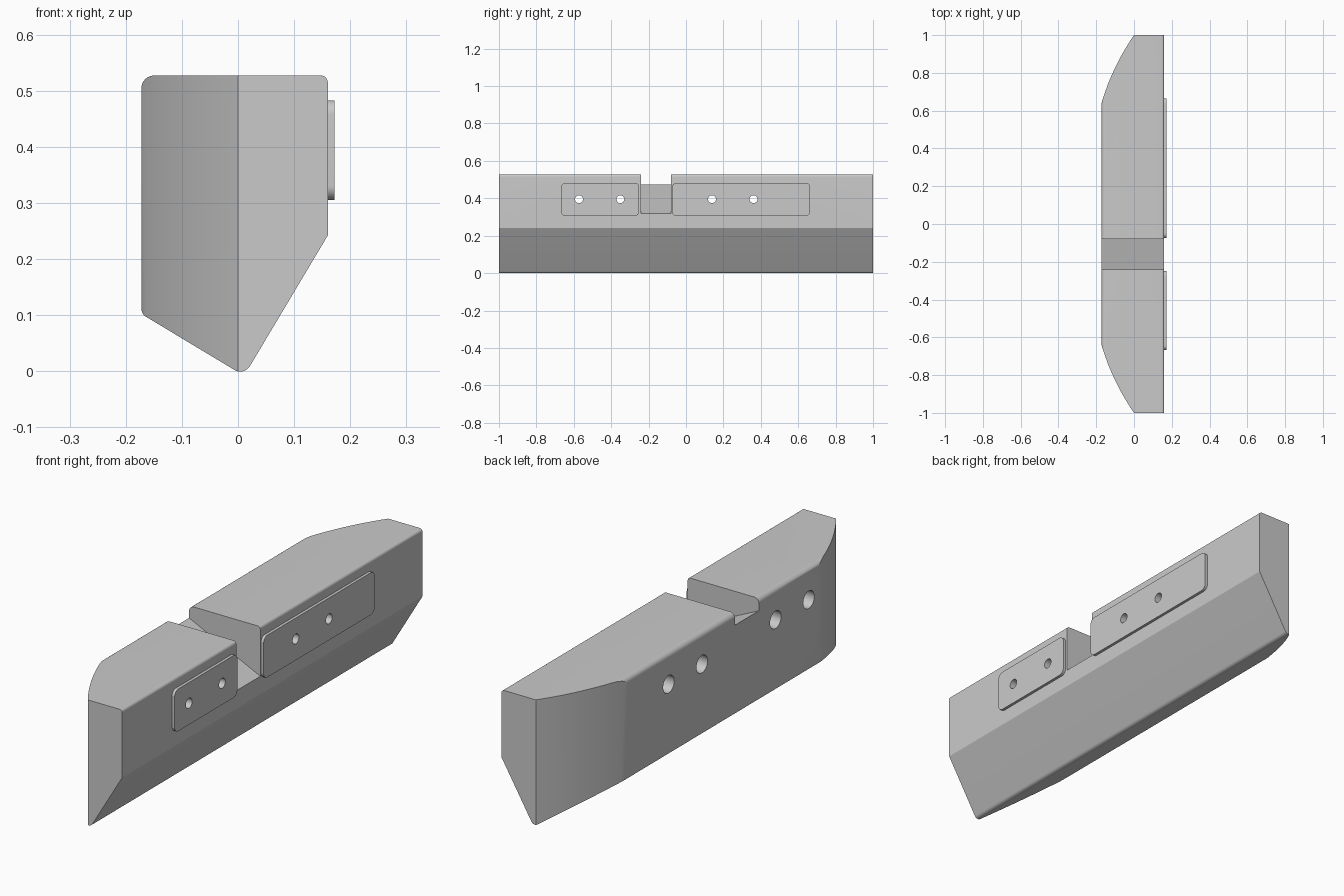
import bpy
import bmesh
import math
from mathutils import Vector

default = bpy.data.objects.get("Cube")
if default:
    bpy.data.objects.remove(default, do_unlink=True)

grey = bpy.data.materials.new("plain grey")
grey.use_nodes = True
colour = (0.59, 0.59, 0.59, 1)
grey.diffuse_color = colour
grey.node_tree.nodes["Principled BSDF"].inputs["Base Color"].default_value = colour


def rounded(corners, steps=8):
    """Fillet a polygon given as (u, v, radius) corners."""
    out = []
    for i, (u, v, r) in enumerate(corners):
        p = Vector((u, v))
        if r == 0:
            out.append(p)
            continue
        a = (Vector(corners[i - 1][:2]) - p).normalized()
        b = (Vector(corners[(i + 1) % len(corners)][:2]) - p).normalized()
        half = a.angle(b) / 2
        centre = p + (a + b).normalized() * r / math.sin(half)
        start = p + a * r / math.tan(half) - centre
        end = p + b * r / math.tan(half) - centre
        out += [centre + start.lerp(end, k / steps).normalized() * r for k in range(steps + 1)]
    return out


def prism(name, points, axis, low, high):
    """Extrude a 2D outline along the given axis (0, 1 or 2)."""
    bm = bmesh.new()
    verts = []
    for u, v in points:
        co = [u, v]
        co.insert(axis, low)
        verts.append(bm.verts.new(co))
    face = bm.faces.new(verts)
    side = bmesh.ops.extrude_face_region(bm, geom=[face])["geom"]
    move = [0, 0, 0]
    move[axis] = high - low
    bmesh.ops.translate(bm, vec=move, verts=[g for g in side if isinstance(g, bmesh.types.BMVert)])
    bmesh.ops.recalc_face_normals(bm, faces=bm.faces)
    mesh = bpy.data.meshes.new(name)
    bm.to_mesh(mesh)
    bm.free()
    mesh.materials.append(grey)
    obj = bpy.data.objects.new(name, mesh)
    bpy.context.collection.objects.link(obj)
    return obj


def cut(obj, cutter, operation="DIFFERENCE"):
    """Apply a boolean and discard the cutter."""
    mod = obj.modifiers.new("cut", "BOOLEAN")
    mod.operation = operation
    mod.solver = "EXACT"
    mod.object = cutter
    bpy.context.view_layer.objects.active = obj
    bpy.ops.object.modifier_apply(modifier=mod.name)
    bpy.data.objects.remove(cutter, do_unlink=True)


def bore(obj, y, z, radius, low, high):
    ring = [(y + radius * math.cos(t * math.tau / 24), z + radius * math.sin(t * math.tau / 24))
            for t in range(24)]
    cut(obj, prism("bore_cutter", ring, 0, low, high))


# Long body with a pointed underside
BACK, FRONT, TOP = -0.172, 0.16, 0.527
section = rounded([(BACK, TOP, 0.022), (FRONT, TOP, 0.012), (FRONT, 0.242, 0),
                   (0.011, -0.008, 0.02), (BACK, 0.102, 0.016)])
body = prism("body", section, 1, -1, 1)

# Bowed tapers at both ends
taper = []
for k in range(13):
    t = k / 12
    bulge = 0.016 * 4 * t * (1 - t)
    taper.append((BACK * (1 - t) - bulge * 0.9, 0.64 + 0.36 * t + bulge * 0.43))
plan = [(0.3, -1.0)] + [(x, -y) for x, y in reversed(taper)] + taper + [(0.3, 1.0)]
cut(body, prism("plan_cutter", plan, 2, -0.2, 0.8), "INTERSECT")

# Notch with a sloping floor
slope = (0.475 - 0.318) / (FRONT - BACK)
notch = [(-0.3, 0.318 + slope * (FRONT + 0.3)), (0.3, 0.318 - slope * (0.3 - FRONT)),
         (0.3, 0.7), (-0.3, 0.7)]
cut(body, prism("notch_cutter", notch, 1, -0.24, -0.08))

# Two mounting plates, with bolt holes counterbored from behind
HOLE_Z = 0.395
for name, y0, y1, holes in (("short_plate", -0.668, -0.25, (-0.572, -0.351)),
                            ("long_plate", -0.075, 0.664, (0.139, 0.361))):
    z0, z1, r = 0.305, 0.483, 0.025
    outline = rounded([(y0, z0, r), (y1, z0, r), (y1, z1, r), (y0, z1, r)])
    plate = prism(name, outline, 0, FRONT, 0.172)
    for y in holes:
        bore(plate, y, HOLE_Z, 0.021, 0.1, 0.3)
        bore(body, y, HOLE_Z, 0.021, -0.3, 0.3)
        bore(body, y, HOLE_Z, 0.037, -0.3, 0.0)
    plate.select_set(True)

# Smooth the fillets and bores, keep real edges sharp
body.select_set(True)
bpy.context.view_layer.objects.active = body
bpy.ops.object.shade_smooth_by_angle(angle=math.radians(25))
